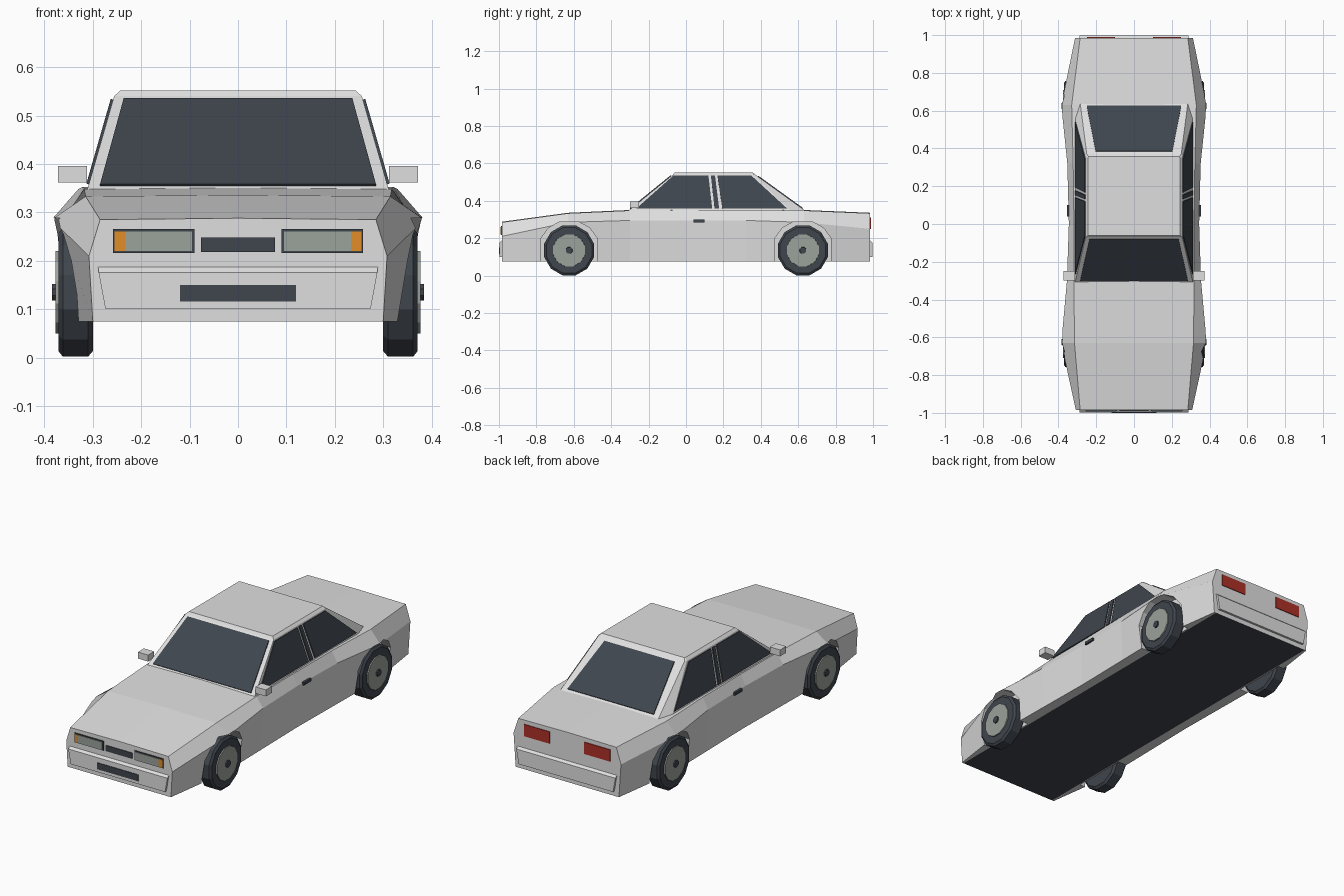
import bpy, bmesh, math
from mathutils import Vector, Matrix

if "Cube" in bpy.data.objects:
    bpy.data.objects.remove(bpy.data.objects["Cube"])


def material(name, r, g, b):
    m = bpy.data.materials.new(name)
    m.use_nodes = True
    m.diffuse_color = (r, g, b, 1)
    bsdf = next(n for n in m.node_tree.nodes if n.type == "BSDF_PRINCIPLED")
    bsdf.inputs["Base Color"].default_value = (r, g, b, 1)
    return m


PAINT = material("silver_paint", .74, .74, .74)
DARK = material("dark_trim", .05, .06, .075)
RIM = material("rim_and_lamp_grey", .33, .36, .33)
ORANGE = material("indicator_orange", .75, .27, .02)
RED = material("tail_light_red", .42, .03, .02)


def finish(name, bm, *mats):
    bmesh.ops.recalc_face_normals(bm, faces=bm.faces)
    mesh = bpy.data.meshes.new(name)
    bm.to_mesh(mesh)
    bm.free()
    for m in mats:
        mesh.materials.append(m)
    ob = bpy.data.objects.new(name, mesh)
    bpy.context.collection.objects.link(ob)
    return ob


def loft(name, rings, *mats):
    """Skin a list of equal point rings and cap both ends."""
    bm = bmesh.new()
    rows = [[bm.verts.new(p) for p in ring] for ring in rings]
    n = len(rows[0])
    for a, b in zip(rows, rows[1:]):
        for i in range(n):
            j = (i + 1) % n
            bm.faces.new((a[i], a[j], b[j], b[i]))
    bm.faces.new(rows[0])
    bm.faces.new(rows[-1])
    return finish(name, bm, *mats)


def prism(name, pts, vec, mat):
    vec = Vector(vec)
    pts = [Vector(p) for p in pts]
    return loft(name, [pts, [p + vec for p in pts]], mat)


def box(name, x0, x1, y0, y1, z0, z1, mat):
    pts = [(x0, y0, z0), (x1, y0, z0), (x1, y0, z1), (x0, y0, z1)]
    return prism(name, pts, (0, y1 - y0, 0), mat)


SIDES = ((1, "left"), (-1, "right"))

# Body shell: y, sill width, waist width, waist height, shoulder width, deck height
FLOOR, SILL = .29, .075
stations = [
    (-.985, .300, .308, .21, .285, .285),
    (-.63, .350, .385, .285, .315, .333),
    (-.30, .345, .355, .295, .318, .348),
    (.00, .340, .345, .295, .318, .350),
    (.32, .345, .353, .295, .322, .352),
    (.63, .350, .385, .285, .330, .348),
    (.985, .300, .312, .25, .285, .333),
]
rings = []
for y, sill, waist, waist_z, shoulder, deck in stations:
    half = [(FLOOR, SILL), (sill, SILL), (waist, waist_z), (shoulder, deck)]
    ring = [(x, y, z) for x, z in half] + [(0, y, deck + .003)]
    rings.append(ring + [(-x, y, z) for x, z in reversed(half)])
body = loft("body_shell", rings, PAINT, DARK)
for f in body.data.polygons:
    if f.normal.z < -.9 and abs(f.center.x) < .1:
        f.material_index = 1

# Wheel arches cut from the body sides
AXLE_Y, AXLE_Z = .625, .135
for s, side in SIDES:
    for e, end in ((-1, "front"), (1, "rear")):
        yc = e * AXLE_Y
        arch = [(-.15, 0), (.15, 0), (.15, .2), (.11, .255),
                (.05, .288), (-.05, .288), (-.11, .255), (-.15, .2)]
        cutter = prism(f"arch_cutter_{end}_{side}",
                       [(s * .297, yc + y, z) for y, z in arch], (s * .3, 0, 0), PAINT)
        cutter.hide_render = True
        cutter.hide_set(True)
        cutter.display_type = "WIRE"
        mod = body.modifiers.new(f"arch_{end}_{side}", "BOOLEAN")
        mod.operation, mod.solver, mod.object = "DIFFERENCE", "EXACT", cutter

# Cabin: base, cant rail and roof rings
BASE, RAIL = .345, .54


def cabin_ring(front, rear, z):
    half = [front] + rear
    return [(x, y, z) for x, y in half] + [(-x, y, z) for x, y in reversed(half)]


loft("cabin", [
    cabin_ring((.312, -.31), [(.312, .56), (.285, .64)], BASE),
    cabin_ring((.256, -.07), [(.256, .36), (.25, .37)], RAIL),
    cabin_ring((.243, -.06), [(.243, .35), (.24, .357)], .552),
], PAINT)


def mix(a, b, z):
    return a + (b - a) * (z - BASE) / (RAIL - BASE)


# Windscreen and rear window
def screen(name, y_base, y_top, low, high):
    (w0, z0), (w1, z1) = low, high
    pts = [(s * w, mix(y_base, y_top, z), z)
           for s, w, z in ((-1, w0, z0), (1, w0, z0), (1, w1, z1), (-1, w1, z1))]
    out = Vector((0, math.copysign(RAIL - BASE, y_base), abs(y_top - y_base)))
    prism(name, pts, out.normalized() * .005, DARK)


screen("windscreen", -.31, -.07, (.285, .355), (.236, .533))
screen("rear_window", .64, .37, (.25, .357), (.203, .530))

# Side glass and the centre pillar strip, as y positions at low and high edges
glass = {
    "front_side_window": (-.265, .140, .120, -.068),
    "pillar_strip": (.153, .177, .155, .133),
    "rear_side_window": (.194, .54, .35, .168),
}
for s, side in SIDES:
    for name, ys in glass.items():
        pts = [(s * mix(.312, .256, z), y, z)
               for y, z in zip(ys, (.358, .358, .533, .533))]
        prism(f"{name}_{side}", pts, (s * .005, 0, .0015), DARK)

    # Mirrors and door handles
    box(f"mirror_{side}", s * .312, s * .372, -.30, -.25, .362, .396, PAINT)
    box(f"door_handle_{side}", s * .34, s * .356, .04, .10, .285, .30, DARK)

    # Headlights, indicators and tail lights
    box(f"headlight_frame_{side}", s * .09, s * .258, -.989, -.98, .216, .266, DARK)
    box(f"headlight_{side}", s * .095, s * .234, -.992, -.985, .22, .261, RIM)
    box(f"indicator_{side}", s * .234, s * .255, -.992, -.985, .22, .261, ORANGE)
    box(f"tail_light_{side}", s * .10, s * .25, .981, .989, .25, .312, RED)

# Grille, bumpers and lower intake
box("grille", -.076, .076, -.989, -.98, .218, .248, DARK)
for e, end in ((-1, "front"), (1, "rear")):
    profile = [(.29, .97, .2), (.288, .997, .176), (.274, .997, .1), (.274, .97, .1)]
    loft(f"{end}_bumper", [[(s * x, e * y, z) for x, y, z in profile] for s in (-1, 1)], PAINT)
box("lower_intake", -.12, .12, -1.0, -.992, .116, .15, DARK)


# Wheels: lathe-like rings along x, with raised rim and hub discs
def disc_stack(name, s, yc, steps, mat, sides=12):
    turn = [2 * math.pi * (i + .5) / sides for i in range(sides)]
    loft(name, [[(s * x, yc + r * math.cos(a), AXLE_Z + r * math.sin(a))
                 for a in turn] for x, r in steps], mat)


for s, side in SIDES:
    for e, end in ((-1, "front"), (1, "rear")):
        tag, yc = f"{end}_{side}", e * AXLE_Y
        disc_stack(f"tyre_{tag}", s, yc,
                   [(.300, .126), (.310, .138), (.362, .138), (.371, .126)], DARK)
        disc_stack(f"rim_{tag}", s, yc, [(.36, .09), (.377, .088)], RIM)
        disc_stack(f"hub_{tag}", s, yc, [(.37, .02), (.384, .018)], DARK, 8)
